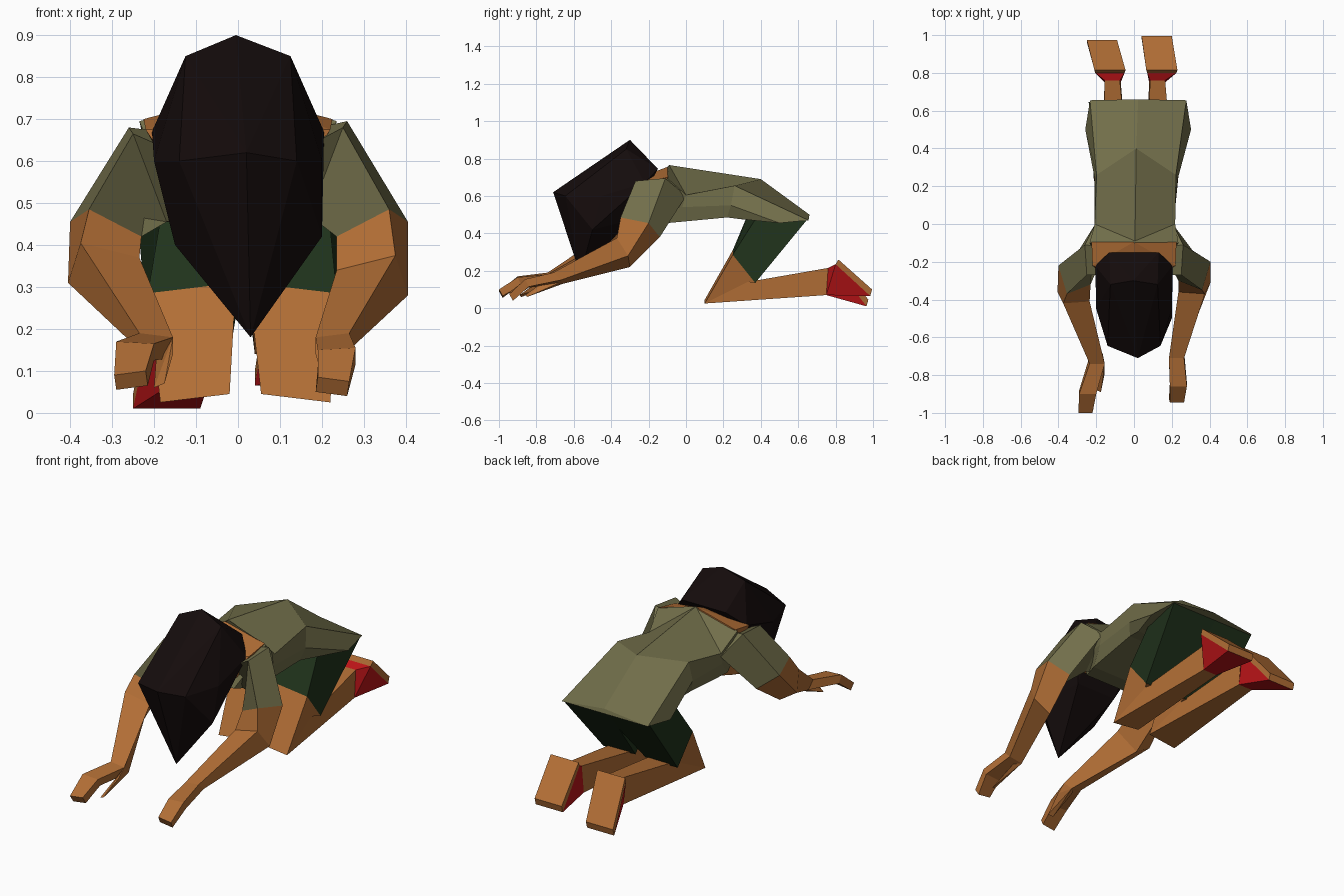
import bpy, bmesh

if "Cube" in bpy.data.objects:
    bpy.data.objects.remove(bpy.data.objects["Cube"])


def material(name, rgb):
    m = bpy.data.materials.new(name)
    m.diffuse_color = (*rgb, 1)
    m.use_nodes = True
    m.node_tree.nodes["Principled BSDF"].inputs["Base Color"].default_value = m.diffuse_color
    return m


SKIN = material("skin", (.44, .155, .036))
SHIRT = material("olive_cloth", (.165, .155, .068))
SHORTS = material("green_cloth", (.014, .032, .011))
RED = material("red_shoe", (.5, .007, .009))
HAIR = material("dark_hair", (.007, .0035, .0035))


def finish(name, bm, mat):
    bmesh.ops.recalc_face_normals(bm, faces=bm.faces)
    me = bpy.data.meshes.new(name)
    bm.to_mesh(me)
    bm.free()
    me.materials.append(mat)
    bpy.context.collection.objects.link(bpy.data.objects.new(name, me))


def hull(name, pts, mat):
    bm = bmesh.new()
    vs = [bm.verts.new(p) for p in pts]
    res = bmesh.ops.convex_hull(bm, input=vs)
    loose = {g for g in res["geom_interior"] if isinstance(g, bmesh.types.BMVert)}
    bmesh.ops.delete(bm, geom=list(loose), context='VERTS')
    finish(name, bm, mat)


def loft(name, rings, mat):
    bm = bmesh.new()
    vr = [[bm.verts.new(p) for p in r] for r in rings]
    n = len(vr[0])
    for a, b in zip(vr, vr[1:]):
        for i in range(n):
            j = (i + 1) % n
            bm.faces.new((a[i], a[j], b[j], b[i]))
    bm.faces.new(vr[0])
    bm.faces.new(vr[-1])
    finish(name, bm, mat)


def pairs(pts):
    """Each point and its mirror image."""
    return [(s * x, y, z) for x, y, z in pts for s in (1, -1)]


def other_side(rings, offsets):
    """Mirror rings in x, then shift each one for the uneven pose."""
    return [[(-x + o[0], y + o[1], z + o[2]) for x, y, z in r]
            for r, o in zip(rings, offsets)]


# shirt: half sections from hem to collar (ridge, upper side, lower side, belly)
half = [
    [(0, .66, .50), (.255, .655, .47), (.28, .5, .455), (.2, .3, .475)],
    [(0, .4, .69), (.21, .26, .655), (.22, .24, .55), (.2, .22, .485)],
    [(0, -.09, .765), (.213, 0, .605), (.205, -.02, .54), (.18, -.1, .455)],
    [(0, -.1, .755), (.235, -.1, .695), (.18, -.2, .56), (.13, -.22, .48)],
]
body = []
for h, dx in zip(half, (.022, .012, .005, 0)):
    ring = h + [(-x, y, z) for x, y, z in reversed(h[1:])]
    body.append([(x + dx, y, z) for x, y, z in ring])
loft("shirt", body, SHIRT)

# neck and bare upper shoulders
hull("neck", [(0, -.095, .757), (0, -.3, .68)] + pairs(
    [(.225, -.095, .7), (.22, -.22, .675), (.12, -.3, .52), (.15, -.15, .55)]), SKIN)

# hair mass hanging forward
hull("hair", [(-.005, -.3, .9), (.02, -.71, .62), (.03, -.565, .18), (.2, -.5, .42), (-.15, -.5, .40)]
     + pairs([(.125, -.32, .85), (.14, -.645, .6), (.205, -.22, .67), (.2, -.45, .6),
              (.13, -.15, .745), (.12, -.3, .47)]), HAIR)

# arms: chest root, shoulder, cuff, elbow, wrist, knuckles, fingertips
arm_r = [
    [(.1, -.27, .6), (.1, -.13, .66), (.1, -.02, .6), (.1, -.16, .48)],
    [(.25, -.27, .68), (.26, -.11, .695), (.205, 0, .6), (.17, -.18, .47)],
    [(.36, -.35, .485), (.405, -.2, .455), (.31, -.14, .38), (.235, -.3, .42)],
    [(.375, -.37, .375), (.405, -.31, .28), (.31, -.3, .22), (.235, -.36, .34)],
    [(.265, -.71, .19), (.265, -.67, .15), (.195, -.66, .13), (.185, -.71, .18)],
    [(.28, -.86, .155), (.28, -.84, .115), (.19, -.84, .11), (.19, -.86, .15)],
    [(.265, -.945, .075), (.26, -.925, .04), (.185, -.925, .05), (.19, -.945, .085)],
]
arm_l = other_side(arm_r, [(0, 0, 0), (0, 0, -.015), (.005, -.02, 0), (0, -.05, .03),
                           (.03, -.03, 0), (-.01, -.04, .015), (-.03, -.055, .015)])
for side, arm in (("right", arm_r), ("left", arm_l)):
    loft(side + "_sleeve", arm[:3], SHIRT)
    loft(side + "_forearm", arm[2:5], SKIN)
    loft(side + "_hand", arm[4:], SKIN)
    # thumb along the inner edge of the hand
    s = 1 if side == "right" else -1
    x, y, z = arm[4][2]
    hull(side + "_thumb", [arm[4][2], arm[4][3], (x + s * .03, y - .03, z),
                           (x - s * .01, y - .1, z + .01), (x + s * .01, y - .2, z - .06),
                           (x + s * .035, y - .19, z - .07)], SKIN)

# legs: hip, shorts cuff, knee, ankle
leg_r = [
    [(.275, .645, .47), (0, .645, .47), (0, .33, .5), (.215, .38, .49)],
    [(.23, .37, .135), (.04, .37, .14), (.025, .25, .31), (.235, .25, .285)],
    [(.2, .33, .14), (.07, .33, .14), (.055, .1, .045), (.22, .1, .025)],
    [(.165, .76, .215), (.085, .76, .215), (.08, .75, .07), (.165, .75, .07)],
]
# feet: heel and toe edges of the sole slab (outer, inner, inner low, outer low)
sole_r = [
    [(.23, .815, .26), (.065, .815, .26), (.07, .8, .235), (.225, .8, .235)],
    [(.2, .995, .1), (.04, .995, .1), (.04, .985, .065), (.2, .985, .065)],
]
leg_l = other_side(leg_r, [(.035, 0, 0), (.02, 0, 0), (.035, 0, 0), (.01, 0, 0)])
sole_l = other_side(sole_r, [(.02, 0, -.01), (-.05, -.02, -.055)])
for side, leg, sole in (("right", leg_r, sole_r), ("left", leg_l, sole_l)):
    loft(side + "_shorts", leg[:2], SHORTS)
    loft(side + "_lower_leg", leg[1:], SKIN)
    loft(side + "_sole", sole, SKIN)
    hull(side + "_shoe", leg[3] + sole[0][2:] + sole[1][2:], RED)
